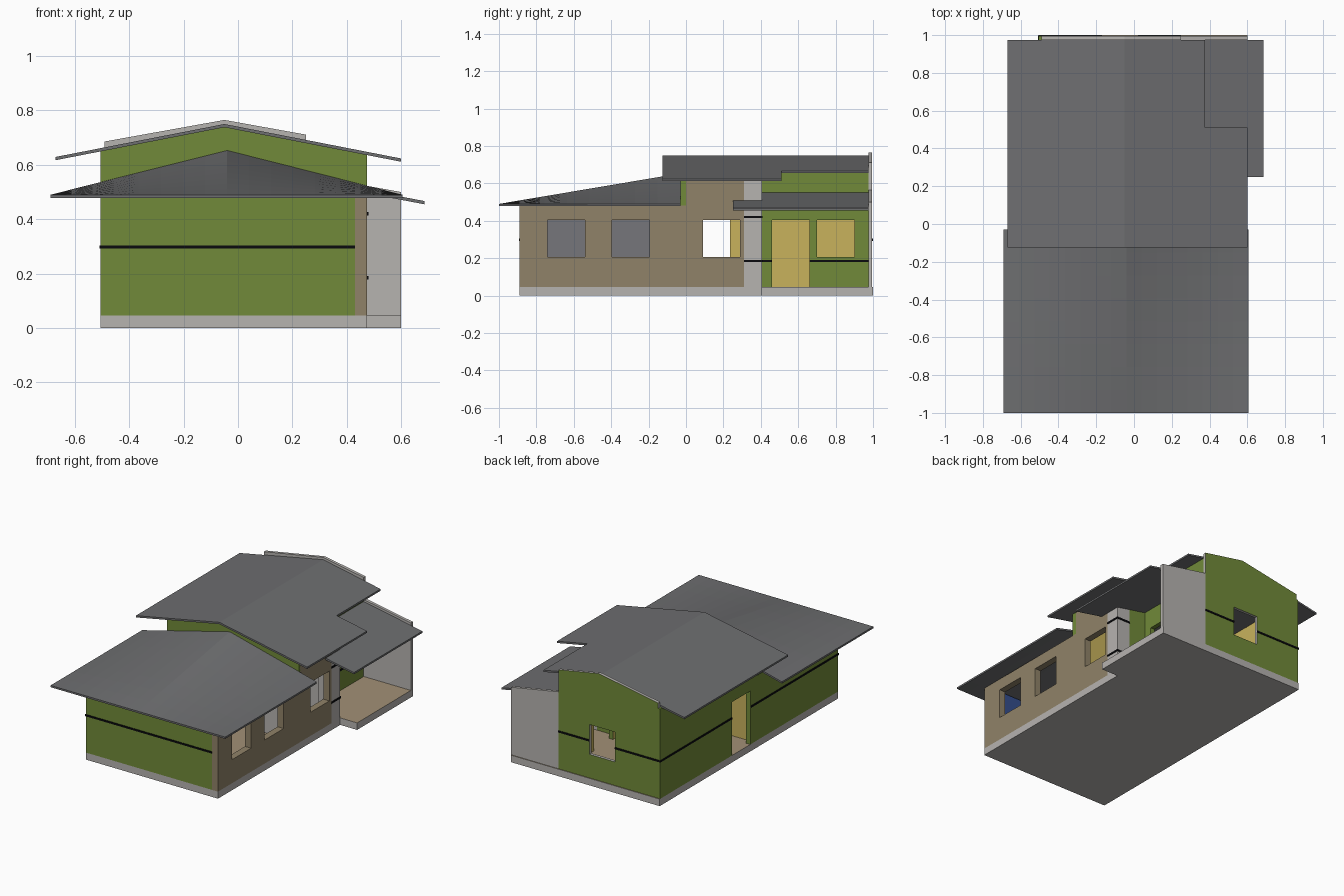
import bpy, bmesh
from mathutils import Vector

if "Cube" in bpy.data.objects:
    bpy.data.objects.remove(bpy.data.objects["Cube"])

COLORS = {
    "roof_grey": (0.155, 0.157, 0.163), "light_grey": (0.468, 0.451, 0.434),
    "green": (0.165, 0.255, 0.041), "brown": (0.280, 0.225, 0.140),
    "yellow": (0.580, 0.447, 0.108), "black": (0.003, 0.003, 0.004),
    "blue": (0.035, 0.075, 0.26), "inner_grey": (0.18, 0.182, 0.197),
    "floor_tan": (0.36, 0.28, 0.18),
}
MATS = {}
for n, c in COLORS.items():
    m = bpy.data.materials.new(n)
    m.diffuse_color = (*c, 1)
    m.use_nodes = True
    m.node_tree.nodes["Principled BSDF"].inputs["Base Color"].default_value = m.diffuse_color
    MATS[n] = m


def sheet(name, us, vs, point, push, mats, skip=lambda u, v: False):
    """Grid of cells (some skipped) thickened along push; mats = outer, inner, edge."""
    bm = bmesh.new()
    cache = {}

    def vert(u, v):
        if (u, v) not in cache:
            cache[u, v] = bm.verts.new(point(u, v))
        return cache[u, v]
    for a, b in zip(us, us[1:]):
        for c, d in zip(vs, vs[1:]):
            if not skip((a + b) / 2, (c + d) / 2):
                bm.faces.new([vert(a, c), vert(b, c), vert(b, d), vert(a, d)])
    push = Vector(push)
    ext = bmesh.ops.extrude_face_region(bm, geom=bm.faces[:], use_keep_orig=True)
    bmesh.ops.translate(bm, vec=push,
                        verts=[g for g in ext["geom"] if isinstance(g, bmesh.types.BMVert)])
    bmesh.ops.recalc_face_normals(bm, faces=bm.faces[:])
    out = -push.normalized()
    for f in bm.faces:
        k = f.normal.dot(out)
        f.material_index = 0 if k > 0.8 else 1 if k < -0.8 else 2
    me = bpy.data.meshes.new(name)
    bm.to_mesh(me)
    bm.free()
    for m in mats:
        me.materials.append(MATS[m])
    ob = bpy.data.objects.new(name, me)
    bpy.context.collection.objects.link(ob)
    return ob


FLOOR = 0.047


def wall(name, axis, pos, span, top, thick, mats, holes=(), z0=FLOOR, extra=()):
    """Wall on x=pos or y=pos; thick is signed towards the inside; holes = (u0,u1,z0,z1)."""
    us = sorted({*span, *extra, *[u for h in holes for u in h[:2]]})
    zs = sorted({z0, *[z for h in holes for z in h[2:]]}) + [9]
    topf = top if callable(top) else (lambda u: top)

    def point(u, v):
        z = topf(u) if v == 9 else v
        return (pos, u, z) if axis == "x" else (u, pos, z)

    def skip(u, v):
        return any(h[0] < u < h[1] and h[2] < v < h[3] for h in holes)
    push = (thick, 0, 0) if axis == "x" else (0, thick, 0)
    return sheet(name, us, zs, point, push, mats, skip)


def box(name, x, y, z, mat):
    return sheet(name, x, y, lambda u, v: (u, v, z[1]), (0, 0, z[0] - z[1]), [mat] * 3)


# Roof height rules
def upper_z(x):
    return 0.75 - 0.195 * abs(x + 0.05)


def under(x):
    return upper_z(x) - 0.012


def lower_z(x, y):
    side = (x + 0.69) / 0.65 if x < -0.04 else (0.605 - x) / 0.645
    return 0.49 + 0.163 * side * (y + 1) / 0.97


def porch_z(x):
    return 0.467 + 0.19 * (0.685 - x)


# Floor slab with the porch step-out
sheet("floor_slab", [-0.505, 0.475, 0.6], [-0.89, 0.405, 1.0], lambda u, v: (u, v, FLOOR),
      (0, 0, -FLOOR), ["floor_tan", "light_grey", "light_grey"],
      lambda u, v: u > 0.475 and v < 0.405)

# Front wing walls
wall("front_wall", "y", -0.89, (-0.475, 0.43), 0.482, 0.03, ["green", "blue", "green"])
wall("front_left_wall", "x", -0.505, (-0.89, -0.03), 0.482, 0.03,
     ["green", "inner_grey", "green"])
wall("front_right_wall", "x", 0.475, (-0.89, -0.03), 0.482, -0.045, ["brown"] * 3,
     [(-0.74, -0.54, 0.205, 0.405), (-0.395, -0.195, 0.205, 0.405)])

# Partition between the wings and the gable above it
wall("partition_wall", "y", -0.03, (-0.475, 0.43), 0.482, 0.03,
     ["light_grey", "yellow", "yellow"])
wall("front_gable", "y", -0.03, (-0.505, 0.475), under, 0.03,
     ["green", "yellow", "green"], z0=0.482, extra=(-0.05,))

# Rear wing walls
wall("rear_left_wall", "x", -0.505, (-0.03, 0.995), under(-0.505), 0.03,
     ["green", "yellow", "green"], [(0.04, 0.235, FLOOR, 0.405)])
wall("rear_right_wall", "x", 0.475, (-0.03, 0.31), under(0.475), -0.045,
     ["brown"] * 3, [(0.09, 0.29, 0.205, 0.405)])
wall("porch_end_wall", "y", 0.405, (0.25, 0.375), under, -0.03,
     ["green", "light_grey", "green"])
wall("porch_side_wall", "x", 0.25, (0.405, 0.975), under(0.25), -0.03,
     ["green", "yellow", "green"],
     [(0.46, 0.66, FLOOR, 0.405), (0.70, 0.90, 0.205, 0.405)])
box("corner_column", [0.375, 0.475], [0.31, 0.405], (FLOOR, under(0.475)), "light_grey")
wall("back_wall", "y", 0.995, (-0.49, 0.25), lambda x: 0.765 - 0.18 * abs(x + 0.05), -0.02,
     ["green", "light_grey", "light_grey"], [(-0.17, 0.02, 0.205, 0.405)], extra=(-0.05,))
wall("porch_back_wall", "y", 0.995, (0.25, 0.6), lambda x: 0.5 + 0.18 * (0.6 - x), -0.02,
     ["light_grey"] * 3)

# Roofs
ROOF = ["roof_grey"] * 3
sheet("upper_roof", [-0.67, -0.05, 0.375, 0.6], [-0.125, 0.51, 0.975],
      lambda u, v: (u, v, upper_z(u)), (0, 0, -0.012), ROOF,
      lambda u, v: u > 0.375 and v > 0.51)
N = 8
lower_xs = [-0.69 + 0.65 * i / N for i in range(N)] + [-0.04 + 0.645 * i / N for i in range(N + 1)]
sheet("lower_roof", lower_xs, [-1 + 0.97 * i / N for i in range(N + 1)],
      lambda u, v: (u, v, lower_z(u, v)), (0, 0, -0.012), ROOF)
sheet("porch_roof", [0.25, 0.475, 0.685], [0.25, 0.405, 0.975],
      lambda u, v: (u, v, porch_z(u)), (0, 0, -0.012), ROOF,
      lambda u, v: u < 0.475 and v < 0.405)

# Black stripes as thin plates
T = 0.004
HIGH, LOW, TOP = (0.292, 0.304), (0.179, 0.191), (0.414, 0.426)
STRIPES = [
    ("front_stripe", [-0.505, 0.43], [-0.89 - T, -0.89], HIGH),
    ("left_stripe_front", [-0.505 - T, -0.505], [-0.89 - T, 0.04], HIGH),
    ("left_stripe_rear", [-0.505 - T, -0.505], [0.235, 0.995 + T], HIGH),
    ("back_stripe_left", [-0.505, -0.17], [0.995, 0.995 + T], HIGH),
    ("back_stripe_right", [0.02, 0.25], [0.995, 0.995 + T], HIGH),
    ("porch_stripe_near", [0.25, 0.25 + T], [0.405, 0.46], LOW),
    ("porch_stripe_far", [0.25, 0.25 + T], [0.66, 0.975], LOW),
    ("porch_end_stripe", [0.25, 0.375], [0.405, 0.405 + T], LOW),
]
for tag, z in (("low", LOW), ("high", TOP)):
    STRIPES.append(("column_side_stripe_" + tag, [0.475, 0.475 + T], [0.31, 0.405 + T], z))
    STRIPES.append(("column_back_stripe_" + tag, [0.375, 0.475], [0.405, 0.405 + T], z))
for n, x, y, z in STRIPES:
    box(n, x, y, z, "black")
